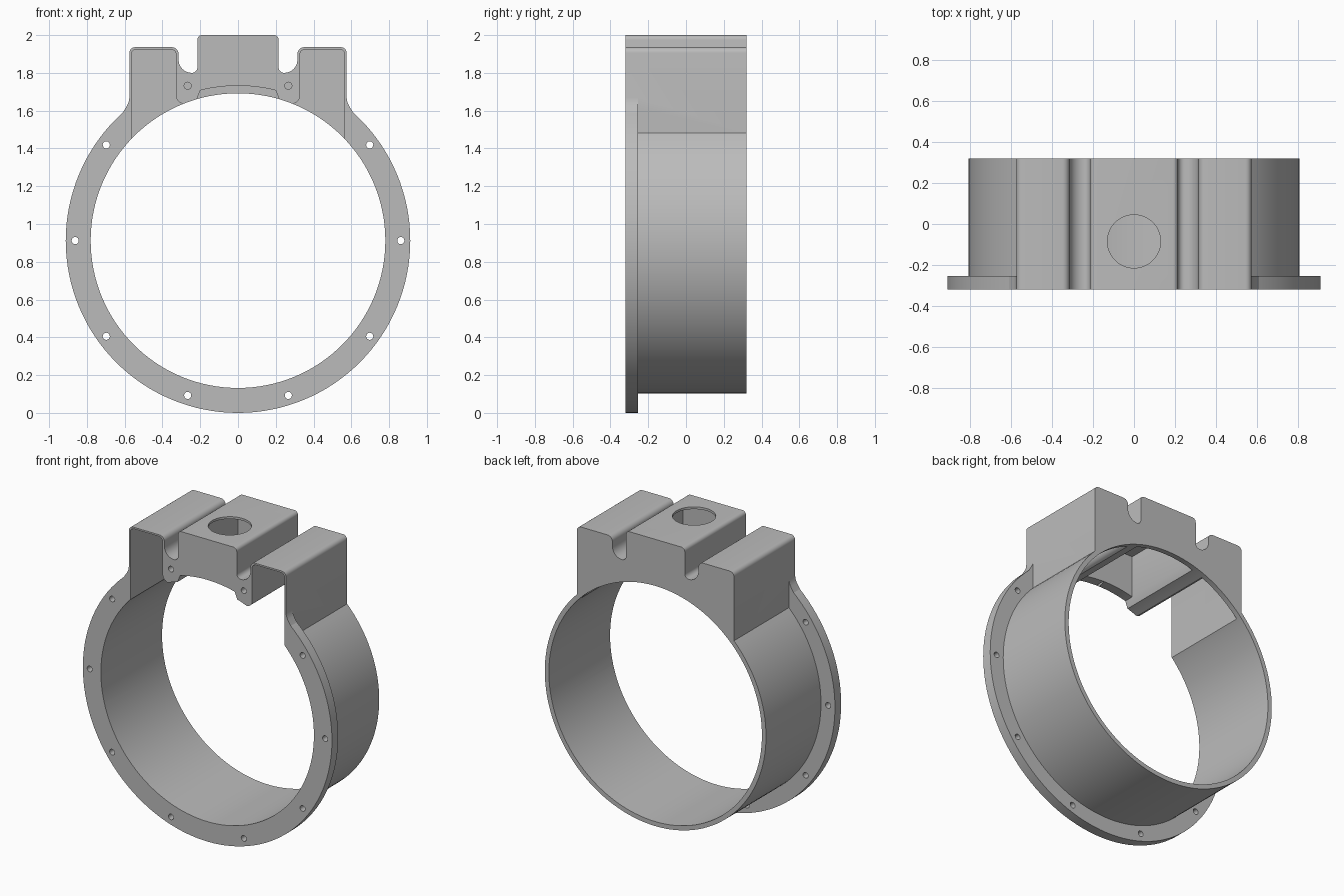
import bpy, bmesh
from math import sin, cos, pi, sqrt
from mathutils import Vector

if "Cube" in bpy.data.objects:
    bpy.data.objects.remove(bpy.data.objects["Cube"])

CZ = 0.912                      # height of the ring axis
FRONT, BACK = -0.32, 0.32
INNER_BACK = 0.285              # inside face of the rear wall
FLANGE_BACK = -0.255
BORE, BARREL, FLANGE = 0.78, 0.81, 0.912

grey = bpy.data.materials.new("plain grey")
grey.use_nodes = True
grey.diffuse_color = (0.5, 0.5, 0.5, 1)
grey.node_tree.nodes["Principled BSDF"].inputs["Base Color"].default_value = (0.5, 0.5, 0.5, 1)


def circle(x, z, r, n):
    return [(x + r * cos(2 * pi * i / n), z + r * sin(2 * pi * i / n)) for i in range(n)]


def rounded(points, steps=6):
    """Round the corners of an outline given as (x, z, radius)."""
    out = []
    for i, (x, z, r) in enumerate(points):
        p = Vector((x, z))
        if r == 0:
            out.append((x, z))
            continue
        a = p + (Vector(points[i - 1][:2]) - p).normalized() * r
        b = p + (Vector(points[(i + 1) % len(points)][:2]) - p).normalized() * r
        centre = a + b - p
        for k in range(steps + 1):
            t = pi / 2 * k / steps
            q = centre + (a - centre) * cos(t) + (b - centre) * sin(t)
            out.append((q.x, q.y))
    return out


def prism(name, outline, y0, y1):
    """Extrude an (x, z) outline along y."""
    bm = bmesh.new()
    face = bm.faces.new([bm.verts.new((x, y0, z)) for x, z in outline])
    ext = bmesh.ops.extrude_face_region(bm, geom=[face])
    verts = [v for v in ext["geom"] if isinstance(v, bmesh.types.BMVert)]
    bmesh.ops.translate(bm, verts=verts, vec=(0, y1 - y0, 0))
    bmesh.ops.recalc_face_normals(bm, faces=bm.faces)
    me = bpy.data.meshes.new(name)
    bm.to_mesh(me)
    bm.free()
    ob = bpy.data.objects.new(name, me)
    bpy.context.collection.objects.link(ob)
    return ob


def mirrored(outline, side):
    return [(x * side, z) for x, z in outline]


# Barrel is the base body
body = prism("ring_housing", circle(0, CZ, BARREL, 128), FRONT, BACK)
helpers = []


def combine(ob, operation):
    mod = body.modifiers.new(ob.name, "BOOLEAN")
    mod.operation = operation
    mod.solver = "EXACT"
    mod.object = ob
    ob.hide_render = True
    helpers.append(ob)


# Front flange
combine(prism("flange", circle(0, CZ, FLANGE, 128), FRONT, FLANGE_BACK), "UNION")

# Head with two ears, a centre block and two slots
half = [(0.215, 2.0, 0.025), (0.215, 1.80, 0.03), (0.315, 1.80, 0.07),
        (0.315, 1.936, 0.035), (0.575, 1.936, 0.03), (0.575, 1.35, 0)]
left = [(-x, z, r) for x, z, r in reversed(half)]
combine(prism("head", rounded(left + half), FRONT, BACK), "UNION")

# Fillets where the flange meets the ears
fillet = [(0.56, 1.67), (0.575, 1.67), (0.579, 1.645), (0.588, 1.625), (0.61, 1.59), (0.56, 1.59)]
for side in (-1, 1):
    combine(prism("flange_fillet", mirrored(fillet, side), FRONT, FLANGE_BACK), "UNION")

# Bore
combine(prism("bore_cutter", circle(0, CZ, BORE, 128), -0.5, 0.5), "DIFFERENCE")

# Ear pockets, open to the front and to the bore
pocket = rounded([(0.327, 1.925, 0.03), (0.564, 1.925, 0.025), (0.564, 1.36, 0),
                  (0.25, 1.36, 0), (0.25, 1.62, 0), (0.327, 1.65, 0.025)])
for side in (-1, 1):
    combine(prism("ear_pocket_cutter", mirrored(pocket, side), -0.5, INNER_BACK), "DIFFERENCE")

# Clearance under the centre block
R = 0.82
arch = [(x, CZ + sqrt(R * R - x * x)) for x in [-0.2 + 0.4 * i / 16 for i in range(17)]]
arch += [(0.22, 1.655), (0.22, 1.5), (-0.22, 1.5), (-0.22, 1.655)]
combine(prism("arch_cutter", arch, -0.5, INNER_BACK), "DIFFERENCE")

# Hollow inside the centre block
cavity = [(-0.2, 1.55), (0.2, 1.55), (0.2, 1.985), (-0.2, 1.985)]
combine(prism("cavity_cutter", cavity, FLANGE_BACK, INNER_BACK), "DIFFERENCE")

# Round opening in the top
opening = prism("opening_cutter", circle(0, 0, 0.13, 48), 0, 0.3)
opening.rotation_euler.x = pi / 2
opening.location = (0, -0.085, 1.8)
combine(opening, "DIFFERENCE")

# Ten screw holes around the flange
for i in range(10):
    a = 2 * pi * i / 10
    spot = circle(0.862 * cos(a), CZ + 0.862 * sin(a), 0.019, 16)
    combine(prism("screw_hole_cutter", spot, -0.5, -0.2), "DIFFERENCE")

# Bake the cuts and drop the helpers
bpy.context.view_layer.update()
graph = bpy.context.evaluated_depsgraph_get()
mesh = bpy.data.meshes.new_from_object(body.evaluated_get(graph))
body.modifiers.clear()
body.data = mesh
for ob in helpers:
    bpy.data.objects.remove(ob)

mesh.materials.clear()
mesh.materials.append(grey)
for o in bpy.context.selected_objects:
    o.select_set(False)
body.select_set(True)
bpy.context.view_layer.objects.active = body
bpy.ops.object.shade_smooth_by_angle(angle=pi / 6)
